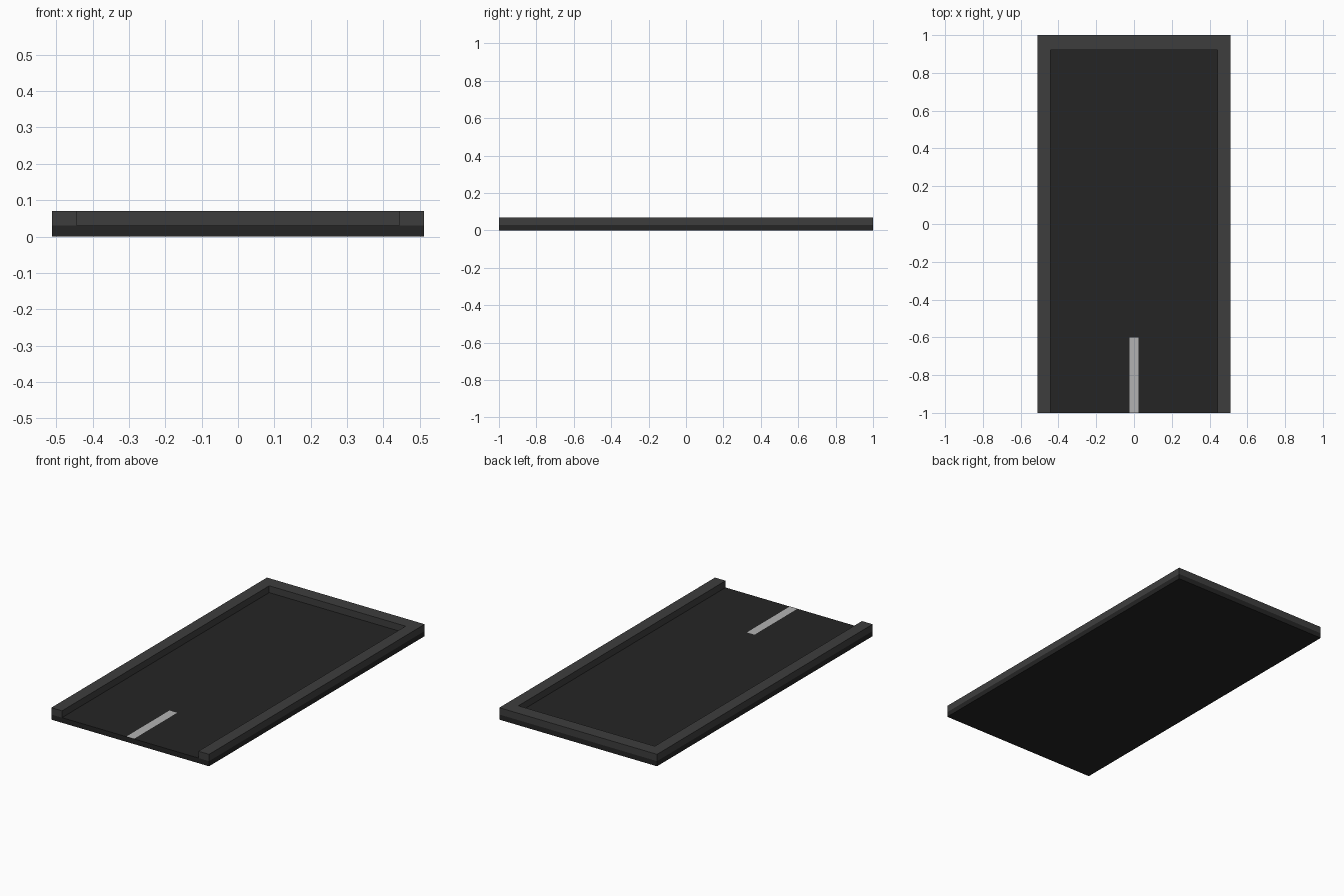
import bpy, bmesh

if "Cube" in bpy.data.objects:
    bpy.data.objects.remove(bpy.data.objects["Cube"])

W, L = 0.512, 1.0          # half width, half length
SLAB, TOP = 0.03, 0.07     # slab top, curb top
INX, INY = 0.443, 0.922    # inner curb faces


def material(name, v):
    m = bpy.data.materials.new(name)
    m.diffuse_color = (v, v, v, 1)
    m.use_nodes = True
    m.node_tree.nodes["Principled BSDF"].inputs["Base Color"].default_value = m.diffuse_color
    return m


def extruded(name, outline, z0, z1, mat):
    """Flat outline raised from z0 to z1 (left as a flat face if they match)."""
    bm = bmesh.new()
    face = bm.faces.new([bm.verts.new((x, y, z0)) for x, y in outline])
    if z1 > z0:
        res = bmesh.ops.extrude_face_region(bm, geom=[face], use_keep_orig=True)
        up = [g for g in res["geom"] if isinstance(g, bmesh.types.BMVert)]
        bmesh.ops.translate(bm, verts=up, vec=(0, 0, z1 - z0))
        bmesh.ops.recalc_face_normals(bm, faces=bm.faces)
    me = bpy.data.meshes.new(name)
    bm.to_mesh(me)
    bm.free()
    me.materials.append(mat)
    ob = bpy.data.objects.new(name, me)
    bpy.context.collection.objects.link(ob)
    return ob


def rect(x, y0, y1):
    return [(-x, y0), (x, y0), (x, y1), (-x, y1)]


# asphalt slab
extruded("slab", rect(W, -L, L), 0, SLAB, material("asphalt", 0.018))

# U-shaped curb, open at the front
curb = [(-W, -L), (-INX, -L), (-INX, INY), (INX, INY),
        (INX, -L), (W, -L), (W, L), (-W, L)]
extruded("curb", curb, SLAB, TOP, material("curb_grey", 0.048))

# painted centre stripe
extruded("stripe", rect(0.025, -L, -0.6), SLAB + 0.001, SLAB + 0.001,
         material("paint", 0.45))
